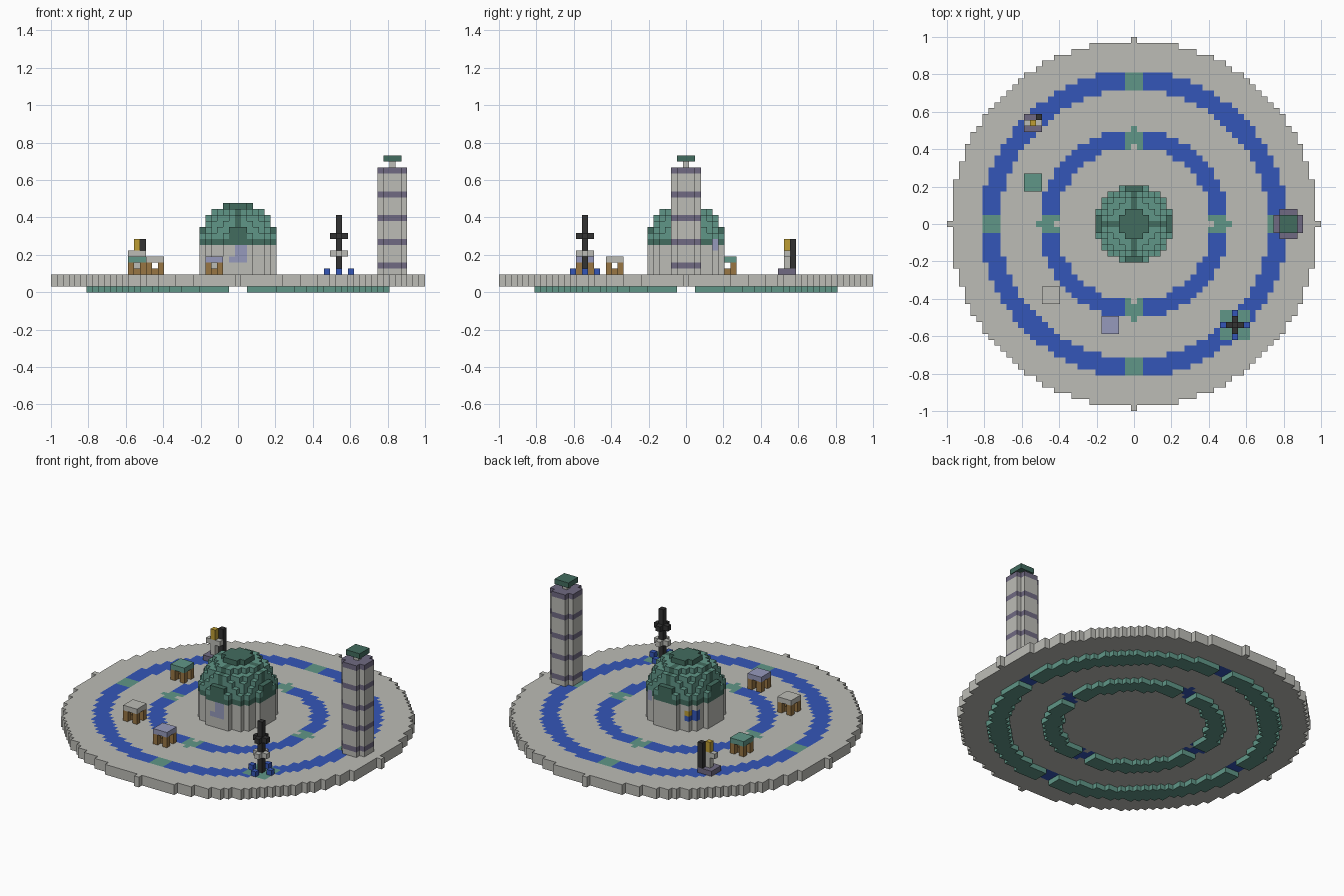
import bpy, bmesh
from mathutils import Vector

cube = bpy.data.objects.get("Cube")
if cube:
    bpy.data.objects.remove(cube, do_unlink=True)

V = 2 / 63  # block size

# Flat colours
def linear(c):
    c /= 255
    return c / 12.92 if c <= 0.04045 else ((c + 0.055) / 1.055) ** 2.4

PALETTE = {
    "stone": (188, 188, 182), "water": (52, 86, 184), "copper": (96, 150, 135),
    "dark_copper": (66, 108, 95), "slate": (112, 106, 130), "lavender": (150, 154, 188),
    "charcoal": (50, 50, 50), "gold": (190, 158, 52), "wood": (152, 118, 68),
}
MATS = {}
for name, rgb in PALETTE.items():
    mat = bpy.data.materials.new(name)
    colour = [linear(c) for c in rgb] + [1]
    mat.use_nodes = True
    mat.diffuse_color = colour
    bsdf = next(n for n in mat.node_tree.nodes if n.type == "BSDF_PRINCIPLED")
    bsdf.inputs["Base Color"].default_value = colour
    MATS[name] = mat

SIDES = [Vector(d) for d in ((1, 0, 0), (-1, 0, 0), (0, 1, 0), (0, -1, 0), (0, 0, 1), (0, 0, -1))]

# Turns a dictionary of blocks (cell -> colour) into one mesh of outer faces
def build(name, cells, origin=(0, 0)):
    bm = bmesh.new()
    verts = {}
    used = sorted(set(cells.values()))

    def corner(p):
        key = tuple(round(c * 2) for c in p)
        if key not in verts:
            verts[key] = bm.verts.new(p * V)
        return verts[key]

    for cell, colour in cells.items():
        x, y, z = cell
        centre = Vector((x + origin[0], y + origin[1], z + 0.5))
        for n in SIDES:
            if (x + int(n.x), y + int(n.y), z + int(n.z)) in cells:
                continue
            u = Vector((n.y, n.z, n.x)) / 2
            w = n.cross(u)
            mid = centre + n / 2
            face = bm.faces.new([corner(mid + s * u + t * w)
                                 for s, t in ((1, 1), (-1, 1), (-1, -1), (1, -1))])
            face.material_index = used.index(colour)
    mesh = bpy.data.meshes.new(name)
    bm.to_mesh(mesh)
    bm.free()
    for colour in used:
        mesh.materials.append(MATS[colour])
    obj = bpy.data.objects.new(name, mesh)
    bpy.context.collection.objects.link(obj)
    return obj

def box(xs, ys, zs, colour):
    return {(x, y, z): colour for x in range(xs[0], xs[1] + 1)
            for y in range(ys[0], ys[1] + 1) for z in range(zs[0], zs[1] + 1)}

# Round plaza with two ring canals, crossed by bridges
def in_canal(x, y):
    d = (x * x + y * y) ** 0.5
    return 13 < d <= 16 or 22.6 < d < 25.75

plaza, canal_bed = {}, {}
for x in range(-31, 32):
    for y in range(-31, 32):
        if x * x + y * y > 31 * 31:
            continue
        canal = in_canal(x, y)
        bridge = canal and min(abs(x), abs(y)) <= 1
        pad = max(abs(x - 17), abs(y + 17)) <= 2
        plaza[x, y, 1] = "water" if canal else "stone"
        plaza[x, y, 2] = "copper" if bridge or pad else plaza[x, y, 1]
        if canal and not bridge:
            canal_bed[x, y, 0] = "copper"
build("plaza", plaza)
build("canal_bed", canal_bed)

# Central hall: round wall with coloured panels, and a ribbed dome
wall, dome = {}, {}
for x in range(-6, 7):
    for y in range(-6, 7):
        r2 = x * x + y * y
        if r2 <= 42:
            wall.update(box((x, x), (y, y), (3, 7), "stone"))
        for z in range(8, 15):
            if r2 + (z - 8) ** 2 <= 42:
                reach = 1 if z in (9, 10, 14) else 0
                rib = min(abs(x), abs(y)) <= reach
                dome[x, y, z] = "dark_copper" if z == 8 or rib else "copper"
wall.update(box((-1, 1), (-6, -6), (5, 5), "lavender"))
wall.update(box((0, 1), (-6, -6), (6, 7), "lavender"))
wall.update(box((-5, -4), (4, 5), (5, 6), "water"))
wall[-4, 5, 6] = "gold"
wall[4, 5, 7] = dome[4, 5, 8] = "lavender"
wall = {c: m for c, m in wall.items() if c[0] ** 2 + c[1] ** 2 <= 42}
dome = {c: m for c, m in dome.items() if c[0] ** 2 + c[1] ** 2 <= 42}
build("hall_wall", wall)
build("hall_dome", dome)

# Banded tower with a cap
tower = {}
for z in range(3, 21):
    colour = "slate" if z % 4 == 0 else "stone"
    tower.update(box((-2, 2), (-1, 1), (z, z), colour))
    tower.update(box((-1, 1), (-2, 2), (z, z), colour))
build("tower", tower, (26, 0))
build("tower_post", box((0, 0), (0, 0), (21, 21), "stone"), (26, 0))
build("tower_cap", box((-1, 1), (-1, 1), (22, 22), "dark_copper"), (26, 0))

# Tall monument with crossed arms and four water spouts
monument = {}
for z, colour in ((6, "stone"), (9, "charcoal")):
    monument.update(box((-1, 1), (0, 0), (z, z), colour))
    monument.update(box((0, 0), (-1, 1), (z, z), colour))
monument.update(box((0, 0), (0, 0), (3, 12), "charcoal"))
build("monument", monument, (17, -17))
build("monument_spouts", {(x, y, 3): "water" for x, y in ((2, 0), (-2, 0), (0, 2), (0, -2))}, (17, -17))

# Statue with a gold head and a dark staff
statue = box((0, 0), (0, 0), (4, 6), "stone")
statue.update(box((-1, 1), (0, 0), (6, 6), "stone"))
statue.update(box((0, 0), (0, 0), (7, 8), "gold"))
build("statue", statue, (-17, 17))
build("statue_base", box((-1, 1), (-1, 1), (3, 3), "slate"), (-17, 17))
build("statue_staff", box((1, 1), (1, 1), (4, 8), "charcoal"), (-17, 17))

# Market stalls: wooden posts, a counter and a flat roof
for label, spot, roof in (("left", (-4, -17), "lavender"), ("middle", (-14, -12), "stone"),
                          ("back", (-17, 7), "copper")):
    posts = {(0, 0, 3): "wood"}
    for x in (-1, 1):
        for y in (-1, 1):
            posts.update(box((x, x), (y, y), (3, 4), "wood"))
    build("stall_posts_" + label, posts, spot)
    build("stall_roof_" + label, box((-1, 1), (-1, 1), (5, 5), roof), spot)
